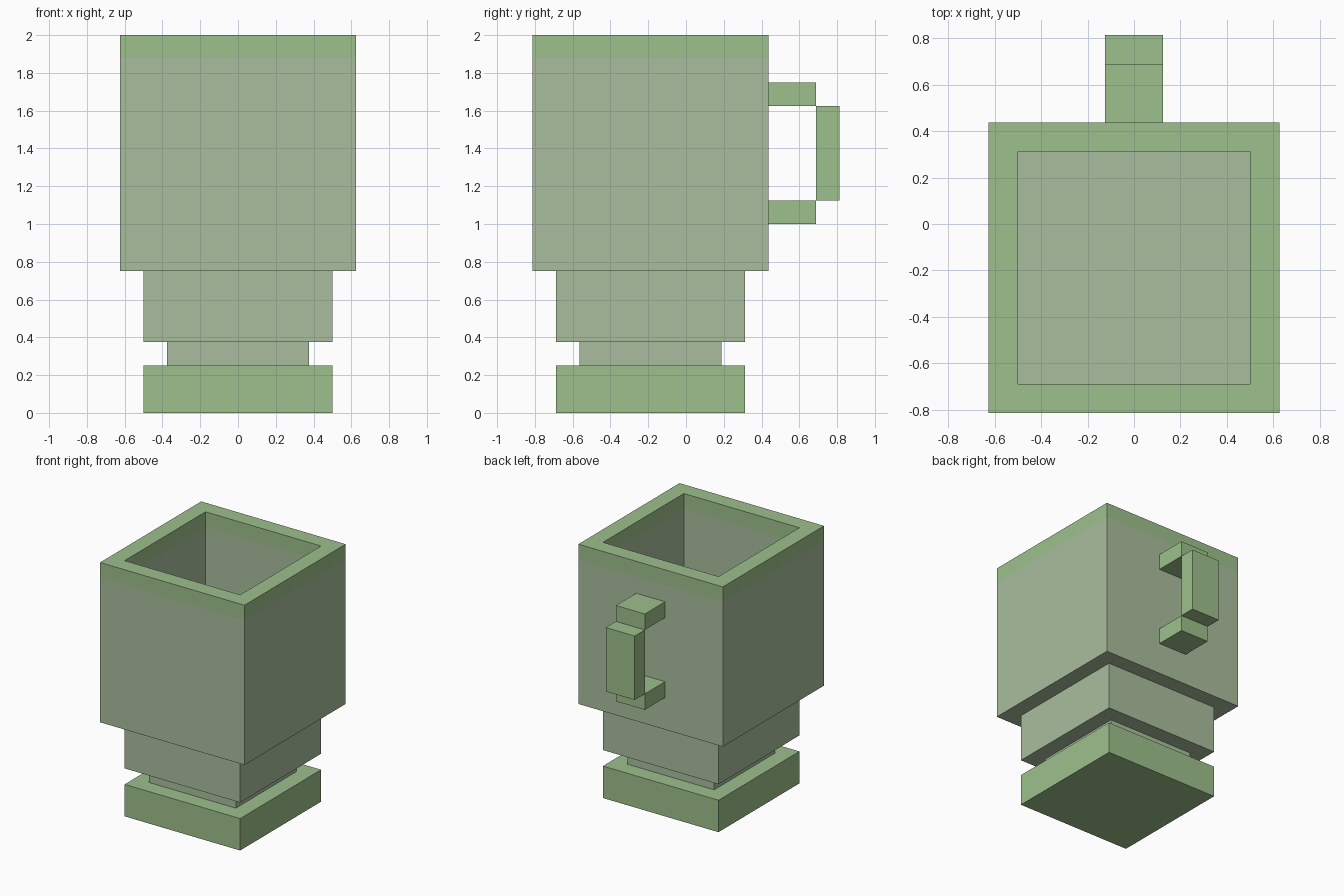
import bpy, bmesh

if "Cube" in bpy.data.objects:
    bpy.data.objects.remove(bpy.data.objects["Cube"])

U = 0.125        # one block unit
CY = -0.1875     # centre of the cup in y (the handle sticks out behind)


def linear(c):
    c /= 255
    return c / 12.92 if c <= 0.04045 else ((c + 0.055) / 1.055) ** 2.4


def material(name, rgb):
    m = bpy.data.materials.new(name)
    m.diffuse_color = (*[linear(c) for c in rgb], 1)
    m.use_nodes = True
    m.node_tree.nodes["Principled BSDF"].inputs["Base Color"].default_value = m.diffuse_color
    return m


GREEN = material("leaf green", (157, 192, 140))
GREY = material("grey green", (170, 190, 158))


def make_object(name, bm, mats):
    bmesh.ops.recalc_face_normals(bm, faces=bm.faces)
    mesh = bpy.data.meshes.new(name)
    bm.to_mesh(mesh)
    bm.free()
    for m in mats:
        mesh.materials.append(m)
    ob = bpy.data.objects.new(name, mesh)
    bpy.context.collection.objects.link(ob)
    return ob


def box(name, half_x, y0, y1, z0, z1, mat):
    bm = bmesh.new()
    bmesh.ops.create_cube(bm, size=1)
    for v in bm.verts:
        v.co = (v.co.x * 2 * half_x,
                (y0 + y1) / 2 + v.co.y * (y1 - y0),
                (z0 + z1) / 2 + v.co.z * (z1 - z0))
    return make_object(name, bm, [mat])


def cup_tier(name, half, z0, z1, mat):
    return box(name, half, CY - half, CY + half, z0, z1, mat)


# Stepped foot and stem
cup_tier("base", 4 * U, 0, 2 * U, GREEN)
cup_tier("stem", 3 * U, 2 * U, 3 * U, GREY)
cup_tier("lower_body", 4 * U, 3 * U, 6 * U, GREY)

# Hollow cup: square rings up the outside, over the rim and down the inside
OUT, INN, BAND = 5 * U, 4 * U, 1.88
profile = [(OUT, 6 * U), (OUT, BAND), (OUT, 2.0), (INN, 2.0), (INN, BAND), (INN, 7 * U)]
bm = bmesh.new()
rings = [[bm.verts.new((sx * h, CY + sy * h, z))
          for sx, sy in ((-1, -1), (1, -1), (1, 1), (-1, 1))] for h, z in profile]
bm.faces.new(rings[0])
bm.faces.new(rings[-1])
for a, b in zip(rings, rings[1:]):
    for i in range(4):
        j = (i + 1) % 4
        bm.faces.new((a[i], a[j], b[j], b[i]))
# Green rim band by height
for f in bm.faces:
    f.material_index = 1 if f.calc_center_median().z > BAND else 0
make_object("cup", bm, [GREY, GREEN])

# Handle behind the cup
back = CY + OUT
for name, z in (("handle_top", 13 * U), ("handle_bottom", 8 * U)):
    box(name, U, back, back + 2 * U, z, z + U, GREEN)
box("handle_grip", U, back + 2 * U, back + 3 * U, 9 * U, 13 * U, GREEN)
